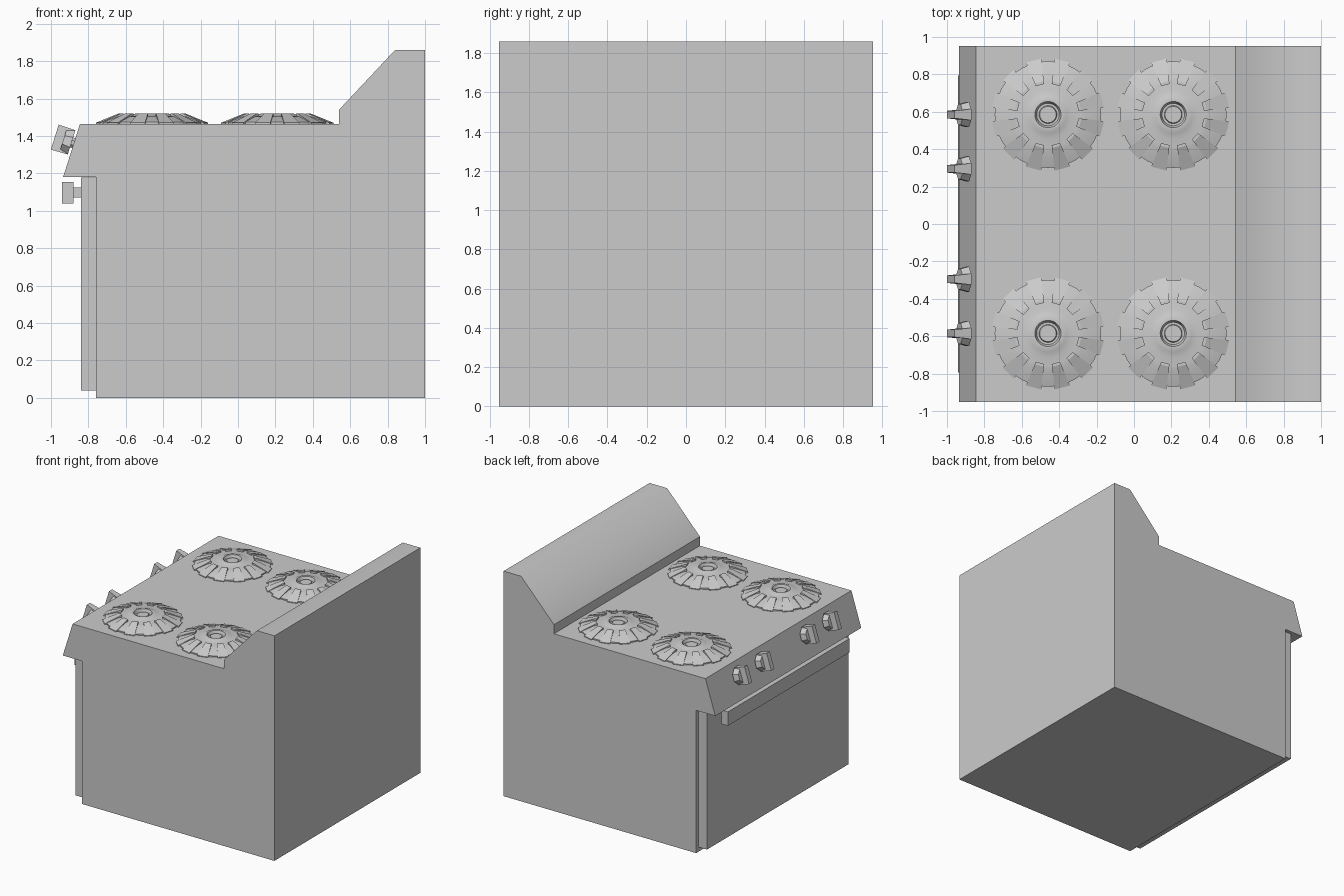
import bpy, bmesh, math
from mathutils import Matrix, Vector

if "Cube" in bpy.data.objects:
    bpy.data.objects.remove(bpy.data.objects["Cube"])


def finish(bm, name, smooth=False):
    bmesh.ops.recalc_face_normals(bm, faces=bm.faces)
    me = bpy.data.meshes.new(name)
    bm.to_mesh(me)
    bm.free()
    ob = bpy.data.objects.new(name, me)
    bpy.context.collection.objects.link(ob)
    if smooth:
        bpy.ops.object.select_all(action='DESELECT')
        ob.select_set(True)
        bpy.context.view_layer.objects.active = ob
        bpy.ops.object.shade_smooth_by_angle(angle=math.radians(35))
    return ob


def bridge(bm, ends):
    """Closed solid between two matching point loops."""
    a, b = [[bm.verts.new(p) for p in e] for e in ends]
    n = len(a)
    sides = [bm.faces.new((a[i], a[(i + 1) % n], b[(i + 1) % n], b[i])) for i in range(n)]
    bm.faces.new(a[::-1])
    bm.faces.new(b)
    return sides


def box(name, x0, x1, y0, y1, z0, z1):
    bm = bmesh.new()
    bridge(bm, [[(x0, y, z0), (x1, y, z0), (x1, y, z1), (x0, y, z1)] for y in (y0, y1)])
    return finish(bm, name)


# Stove body with sloped control panel and raised back
W = 0.953
prof = [(-0.76, 0), (1, 0), (1, 1.86), (0.84, 1.86), (0.54, 1.54), (0.54, 1.465),
        (-0.845, 1.465), (-0.935, 1.18), (-0.76, 1.18)]
bm = bmesh.new()
sides = bridge(bm, [[(x, y, z) for x, z in prof] for y in (-W, W)])
for i in (2, 3):
    sides[i].smooth = True
finish(bm, "stove_body")

# Oven door and handle
box("oven_door", -0.84, -0.758, -0.925, 0.925, 0.04, 1.178)
box("door_handle", -0.94, -0.88, -0.795, 0.795, 1.04, 1.155)
for s in (-1, 1):
    box("handle_mount", -0.885, -0.835, s * 0.7 - 0.03, s * 0.7 + 0.03, 1.07, 1.125)

# Control knobs: octagonal base, grip bar and shaft
tilt = math.atan2(0.285, 0.09)
out = Vector((-math.sin(tilt), 0, math.cos(tilt)))
up = Vector((math.cos(tilt), 0, math.sin(tilt)))
rot = Matrix((up, (0, 1, 0), out)).transposed().to_4x4()
for y in (-0.585, -0.295, 0.295, 0.585):
    bm = bmesh.new()
    for r1, r2, z0, z1, n in ((0.073, 0.06, 0, 0.046, 8), (0.03, 0.03, -0.03, 0.005, 8)):
        bmesh.ops.create_cone(bm, cap_ends=True, segments=n, radius1=r1, radius2=r2, depth=z1 - z0,
                              matrix=Matrix.Translation((0, 0, (z0 + z1) / 2))
                              @ Matrix.Rotation(math.pi / n, 4, 'Z'))
    bridge(bm, [[(-l, -w, z), (l, -w, z), (l, w, z), (-l, w, z)]
                for l, w, z in ((0.068, 0.03, 0), (0.07, 0.02, 0.094))])
    bm.transform(Matrix.Translation((-0.89, y, 1.366)) @ rot)
    finish(bm, "control_knob")

# Burners: turned dish with central cup, ringed by sloped teeth
dish = [(0.285, 0), (0.285, 0.01), (0.2, 0.038), (0.17, 0.041), (0.13, 0.044), (0.1, 0.05),
        (0.088, 0.055), (0.07, 0.055), (0.06, 0.03), (0.048, 0.03), (0.044, 0.042),
        (0.032, 0.042), (0, 0.042)]
tooth = [(0.302, 0), (0.302, 0.006), (0.18, 0.055), (0.165, 0.055), (0.165, 0.035), (0.26, 0)]
for cx in (-0.46, 0.21):
    for cy in (-0.585, 0.585):
        place = Matrix.Translation((cx, cy, 1.465))
        bm = bmesh.new()
        vs = [bm.verts.new((r, 0, z)) for r, z in dish]
        es = [bm.edges.new(p) for p in zip(vs, vs[1:])]
        bmesh.ops.spin(bm, geom=vs + es, cent=(0, 0, 0), axis=(0, 0, 1),
                       angle=2 * math.pi, steps=36, use_merge=True)
        bmesh.ops.remove_doubles(bm, verts=bm.verts, dist=0.0002)
        bm.transform(place)
        finish(bm, "burner_dish", True)
        bm = bmesh.new()
        for k in range(12):
            a = math.radians(15 + 30 * k)
            bridge(bm, [[(r * math.cos(t), r * math.sin(t), z) for r, z in tooth]
                        for t in (a - 0.14, a + 0.14)])
        bm.transform(place)
        finish(bm, "burner_teeth")
